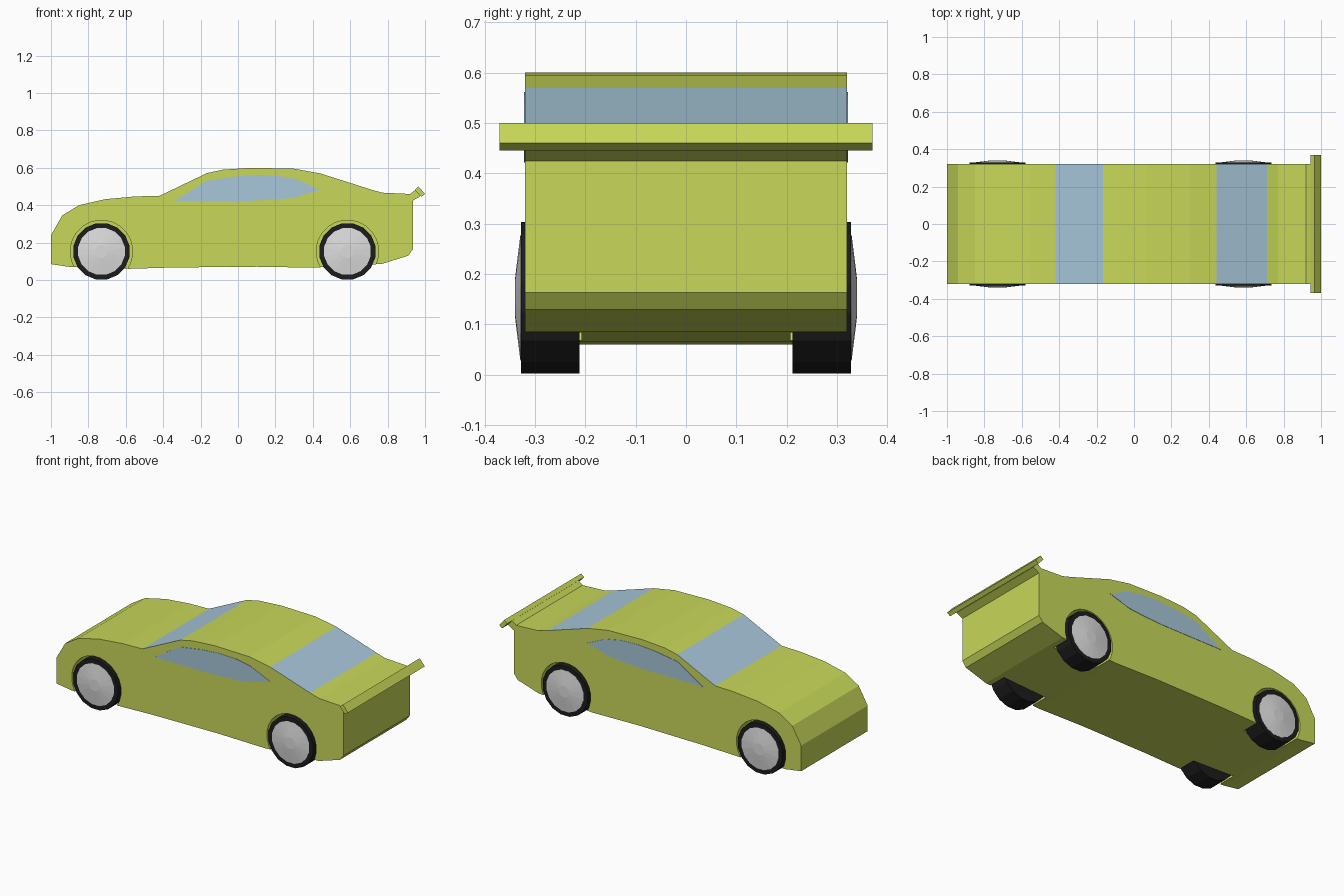
import bpy, bmesh
from math import cos, sin, pi

cube = bpy.data.objects.get("Cube")
if cube:
    bpy.data.objects.remove(cube, do_unlink=True)


def material(name, rgb):
    mat = bpy.data.materials.new(name)
    mat.use_nodes = True
    mat.diffuse_color = (*rgb, 1)
    bsdf = next(n for n in mat.node_tree.nodes if n.type == 'BSDF_PRINCIPLED')
    bsdf.inputs["Base Color"].default_value = (*rgb, 1)
    return mat


PAINT = material("lime paint", (0.58, 0.69, 0.10))
GLASS = material("blue glass", (0.39, 0.57, 0.70))
RUBBER = material("black rubber", (0.012, 0.012, 0.012))
METAL = material("light metal", (0.72, 0.72, 0.72))


def finish(name, bm, *mats):
    bmesh.ops.recalc_face_normals(bm, faces=bm.faces)
    mesh = bpy.data.meshes.new(name)
    bm.to_mesh(mesh)
    bm.free()
    for mat in mats:
        mesh.materials.append(mat)
    obj = bpy.data.objects.new(name, mesh)
    bpy.context.scene.collection.objects.link(obj)
    return obj


def bridge(bm, a, b):
    for i in range(len(a)):
        j = (i + 1) % len(a)
        bm.faces.new((a[i], a[j], b[j], b[i]))


def extrude(name, profile, y0, y1, *mats):
    """Side profile in x, z swept across the car."""
    bm = bmesh.new()
    a, b = ([bm.verts.new((x, y, z)) for x, z in profile] for y in (y0, y1))
    bridge(bm, a, b)
    bm.faces.new(a)
    bm.faces.new(b)
    return finish(name, bm, *mats)


def lathe(name, rings, x, z, side, sides, *mats):
    """Rings of (radius, y) around a wheel axle, capped at both ends."""
    bm = bmesh.new()
    loops = [[bm.verts.new((x + r * cos(2 * pi * (i + 0.5) / sides), side * y,
                            z + r * sin(2 * pi * (i + 0.5) / sides)))
              for i in range(sides)] for r, y in rings]
    for a, b in zip(loops, loops[1:]):
        bridge(bm, a, b)
    bm.faces.new(loops[0])
    bm.faces.new(loops[-1])
    return finish(name, bm, *mats)


# Body shell: nose, bonnet, roof, boot lip, tail and floor
HALF = 0.32
outline = [
    (-1, 0.085), (-1, 0.24), (-0.94, 0.345), (-0.85, 0.40), (-0.71, 0.432),
    (-0.55, 0.447), (-0.42, 0.45), (-0.165, 0.572), (-0.08, 0.59),
    (0.07, 0.60), (0.3, 0.595), (0.44, 0.57), (0.71, 0.484), (0.77, 0.467),
    (0.92, 0.46), (0.95, 0.483), (0.975, 0.447), (0.935, 0.425),
    (0.935, 0.163), (0.91, 0.13), (0.77, 0.086), (0.4, 0.066), (0.1, 0.071),
    (-0.35, 0.067), (-0.58, 0.06), (-0.9, 0.07)]
body = extrude("body", outline, -HALF, HALF, PAINT, GLASS)

# Windscreen and rear window are the two sloping roof panels
for face in body.data.polygons:
    c = face.center
    if abs(face.normal.y) < 0.5 and c.z > 0.5 and (-0.4 < c.x < -0.2 or 0.5 < c.x < 0.65):
        face.material_index = 1

# Wheels and wheel arches
AXLE = 0.153
for end, x in (("front", -0.73), ("rear", 0.585)):
    for label, side in (("left", 1), ("right", -1)):
        cutter = lathe("arch_cutter", [(0.167, 0.208), (0.167, 0.4)], x, AXLE, side, 24, PAINT)
        cutter.hide_render = True
        cut = body.modifiers.new("arch", 'BOOLEAN')
        cut.operation, cut.solver, cut.object = 'DIFFERENCE', 'EXACT', cutter
        bpy.context.view_layer.objects.active = body
        bpy.ops.object.modifier_apply(modifier=cut.name)
        bpy.data.objects.remove(cutter, do_unlink=True)
        lathe(f"{end}_{label}_tyre", [(AXLE, 0.212), (AXLE, 0.328)],
              x, AXLE, side, 16, RUBBER)
        lathe(f"{end}_{label}_hub",
              [(0.127, 0.32), (0.127, 0.329), (0.07, 0.336), (0.035, 0.34)],
              x, AXLE, side, 16, METAL)

# Side windows
window = [(-0.34, 0.422), (-0.17, 0.53), (-0.02, 0.553), (0.1, 0.562),
          (0.22, 0.557), (0.31, 0.54), (0.44, 0.482), (0.3, 0.44),
          (0.2, 0.43), (0.06, 0.423)]
for label, side in (("left", 1), ("right", -1)):
    extrude(f"{label}_side_window", window, side * (HALF - 0.002), side * (HALF + 0.002), GLASS)

# Rear spoiler blade
extrude("spoiler", [(0.945, 0.483), (0.965, 0.5), (1, 0.46), (0.98, 0.445)],
        -0.37, 0.37, PAINT)
